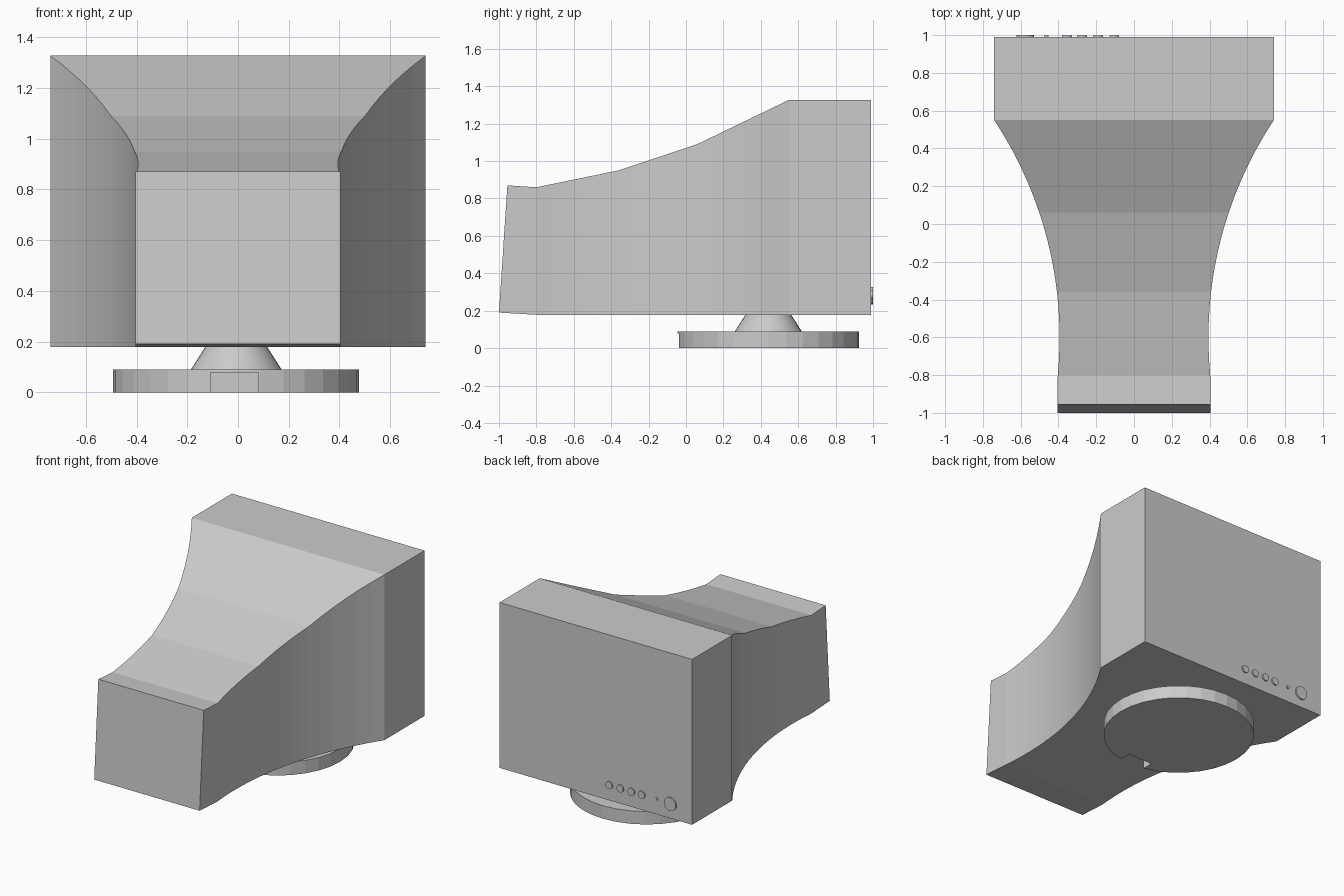
import bpy, bmesh, math
from mathutils import Matrix

if "Cube" in bpy.data.objects:
    bpy.data.objects.remove(bpy.data.objects["Cube"])

gray = bpy.data.materials.new("plain gray")
gray.use_nodes = True
color = (0.6, 0.6, 0.6, 1)
gray.diffuse_color = color
gray.node_tree.nodes["Principled BSDF"].inputs["Base Color"].default_value = color


def make_object(name, bm):
    bmesh.ops.recalc_face_normals(bm, faces=bm.faces[:])
    mesh = bpy.data.meshes.new(name)
    bm.to_mesh(mesh)
    bm.free()
    mesh.materials.append(gray)
    obj = bpy.data.objects.new(name, mesh)
    bpy.context.collection.objects.link(obj)
    return obj


def cylinder(name, center, r_low, r_high, depth, sides, facing_back=False):
    bm = bmesh.new()
    matrix = Matrix.Translation(center)
    if facing_back:
        matrix = matrix @ Matrix.Rotation(-math.pi / 2, 4, 'X')
    bmesh.ops.create_cone(bm, cap_ends=True, segments=sides, radius1=r_low,
                          radius2=r_high, depth=depth, matrix=matrix)
    return make_object(name, bm)


def smooth(obj, angle):
    bpy.ops.object.select_all(action='DESELECT')
    obj.select_set(True)
    bpy.context.view_layer.objects.active = obj
    bpy.ops.object.shade_smooth_by_angle(angle=math.radians(angle))


# Housing: rectangular sections lofted along y, with arc-shaped flared sides
TOP = [(-0.955, 0.87), (-0.8, 0.86), (-0.36, 0.95), (0.06, 1.09), (0.55, 1.327), (0.99, 1.327)]
WAIST_Y, WAIST, ARC = -0.6, 0.394, 2.084


def half_width(y):
    if y < -0.8:
        return 0.405
    d = min(y, 0.55) - WAIST_Y
    return WAIST + ARC - math.sqrt(ARC * ARC - d * d)


stations = []
for (y0, z0), (y1, z1) in zip(TOP, TOP[1:]):
    steps = 6 if -0.81 < y0 < 0.5 else 1
    for i in range(steps):
        t = i / steps
        stations.append((y0 + (y1 - y0) * t, z0 + (z1 - z0) * t))
stations.append(TOP[-1])

bm = bmesh.new()
rings = []
for i, (y, z) in enumerate(stations):
    w = half_width(y)
    low_y, low_z = (-1.0, 0.19) if i == 0 else (y, 0.178)
    if i == 1:
        low_y = -0.87 + 0.07
    rings.append([bm.verts.new(p) for p in
                  ((-w, low_y, low_z), (w, low_y, low_z), (w, y, z), (-w, y, z))])
for a, b in zip(rings, rings[1:]):
    for k in range(4):
        n = (k + 1) % 4
        bm.faces.new((a[k], a[n], b[n], b[k]))
bm.faces.new(rings[0])
bm.faces.new(rings[-1])
make_object("housing", bm)

# Swivel stand: disc with a finger notch, and a tapered neck
STAND_X, STAND_Y = -0.007, 0.44
base = cylinder("stand_base", (STAND_X, STAND_Y, 0.045), 0.485, 0.485, 0.09, 32)
bm = bmesh.new()
bmesh.ops.create_cube(bm, size=1, matrix=Matrix.Translation((-0.014, -0.02, 0.03))
                      @ Matrix.Diagonal((0.19, 0.13, 0.094, 1)))
cutter = make_object("notch_cutter", bm)
cutter.hide_render = True
cutter.hide_viewport = True
cutter.display_type = 'WIRE'
notch = base.modifiers.new("notch", 'BOOLEAN')
notch.operation = 'DIFFERENCE'
notch.object = cutter
notch.solver = 'EXACT'

neck = cylinder("stand_neck", (STAND_X, STAND_Y, 0.135), 0.18, 0.12, 0.094, 32)
smooth(neck, 30)

# Control buttons low on the broad face
for i, x in enumerate((-0.355, -0.275, -0.19, -0.105)):
    cylinder(f"small_button_{i + 1}", (x, 0.993, 0.285), 0.026, 0.026, 0.012, 20, True)
cylinder("indicator_light", (-0.465, 0.993, 0.285), 0.012, 0.012, 0.008, 12, True)
cylinder("power_button", (-0.575, 0.994, 0.28), 0.046, 0.046, 0.012, 24, True)
